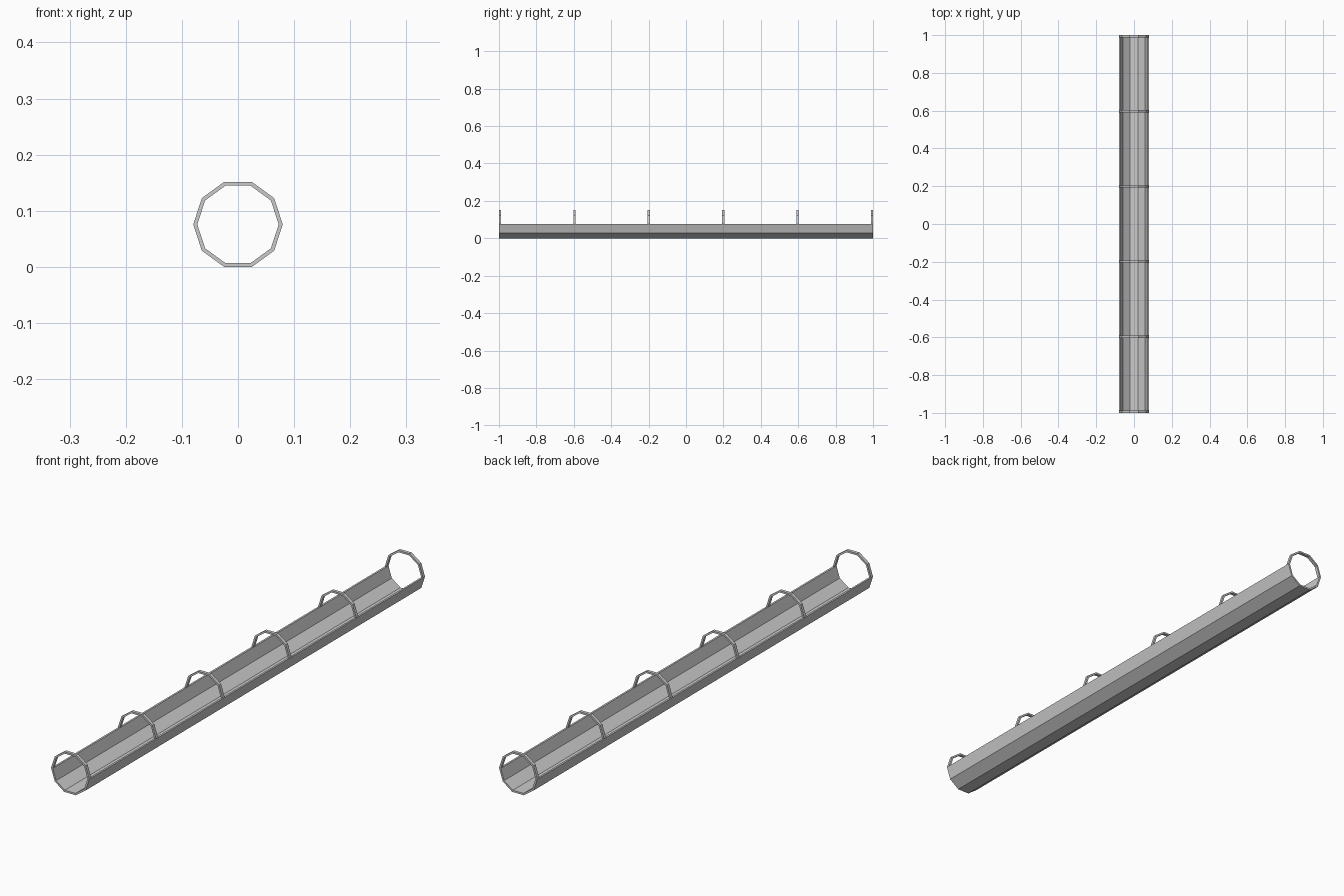
import bpy, bmesh
from math import cos, sin, pi

if "Cube" in bpy.data.objects:
    bpy.data.objects.remove(bpy.data.objects["Cube"])

R_OUT, R_IN = 0.0797, 0.0725
CZ = R_OUT * cos(pi / 10)      # flat underside rests on z = 0
BAND = 0.012                   # hoop width along y
HOOPS = 6


def half_shell(name, start, y0, y1):
    """Five-sided half of a decagonal tube, from angle start over 180 degrees."""
    bm = bmesh.new()
    rings = []
    for i in range(6):
        a = start + i * pi / 5
        rings.append([bm.verts.new((r * cos(a), y, CZ + r * sin(a)))
                      for r, y in ((R_OUT, y0), (R_OUT, y1), (R_IN, y1), (R_IN, y0))])
    for a, b in zip(rings, rings[1:]):
        for k in range(4):
            n = (k + 1) % 4
            bm.faces.new((a[k], a[n], b[n], b[k]))
    bm.faces.new(rings[0])
    bm.faces.new(rings[-1])
    bmesh.ops.recalc_face_normals(bm, faces=bm.faces)
    mesh = bpy.data.meshes.new(name)
    bm.to_mesh(mesh)
    bm.free()
    obj = bpy.data.objects.new(name, mesh)
    bpy.context.collection.objects.link(obj)
    return obj


# Open lower channel
half_shell("trough", pi, -1, 1)

# Evenly spaced hoops arching over the channel
for i in range(HOOPS):
    y = -1 + i * (2 - BAND) / (HOOPS - 1)
    half_shell(f"hoop_{i + 1}", 0, y, y + BAND)
